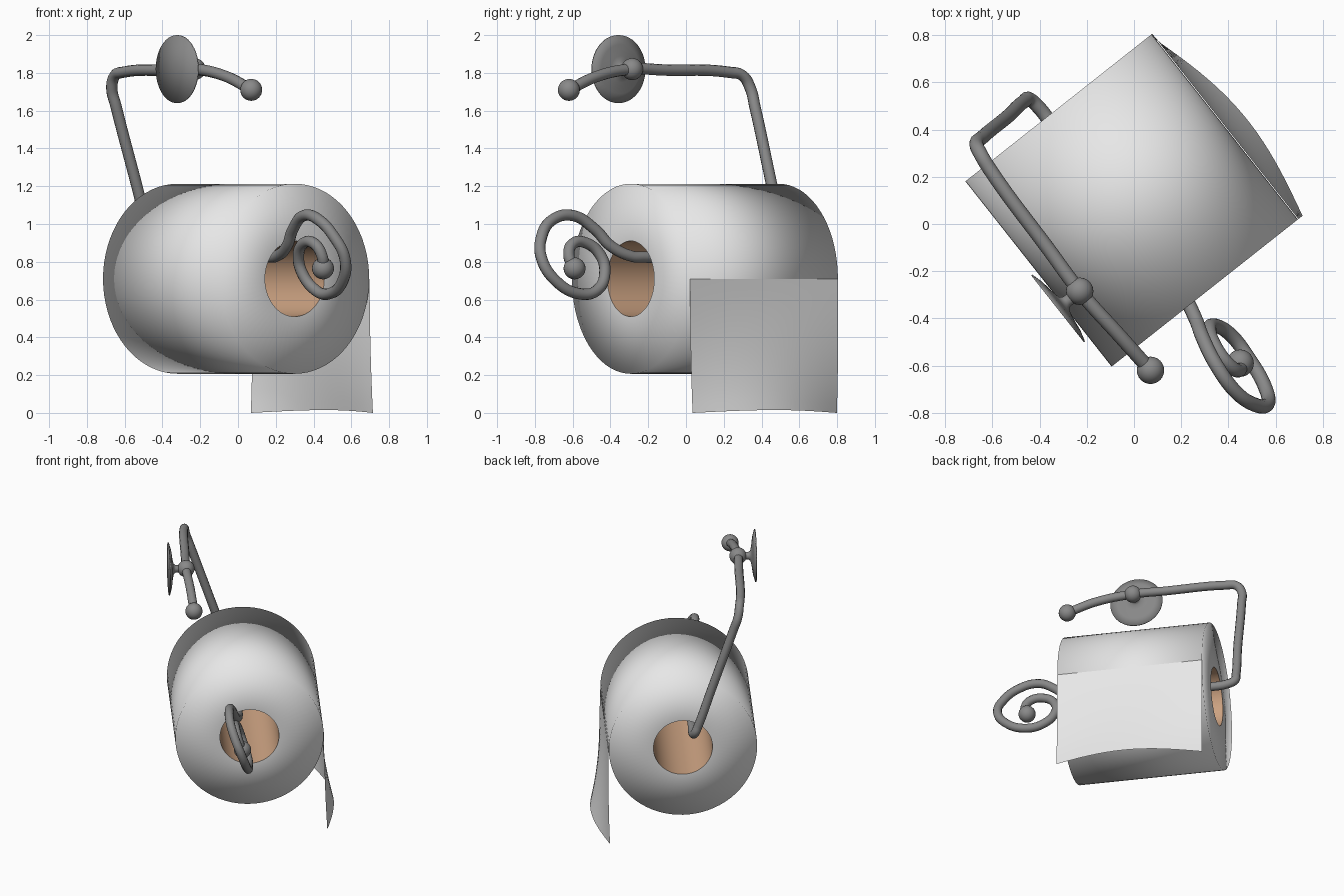
import bpy, bmesh, math
from mathutils import Vector

if "Cube" in bpy.data.objects:
    bpy.data.objects.remove(bpy.data.objects["Cube"])

# Frame of the roll: D runs along its axis, P points sideways to the hanging sheet
D = Vector((0.62, -0.785, 0)).normalized()
P = Vector((-D.y, D.x, 0))
CENTRE = Vector((-0.01, 0.10, 0.71))
R, HALF = 0.503, 0.5


def material(name, rgb):
    m = bpy.data.materials.new(name)
    m.diffuse_color = (*rgb, 1)
    m.use_nodes = True
    m.node_tree.nodes["Principled BSDF"].inputs["Base Color"].default_value = m.diffuse_color
    return m


PAPER = material("white_paper", (0.80, 0.80, 0.80))
CARD = material("brown_card", (0.60, 0.36, 0.22))
METAL = material("grey_metal", (0.25, 0.25, 0.25))


def finish(name, bm, mat):
    bmesh.ops.remove_doubles(bm, verts=bm.verts[:], dist=1e-5)
    me = bpy.data.meshes.new(name)
    bm.to_mesh(me)
    bm.free()
    for f in me.polygons:
        f.use_smooth = True
    me.materials.append(mat)
    ob = bpy.data.objects.new(name, me)
    bpy.context.collection.objects.link(ob)
    return ob


def lathe(name, profile, origin, axis, mat, n=72):
    """Spin (radius, height) points around an axis."""
    q = axis.to_track_quat('Z', 'Y')
    bm = bmesh.new()
    rings = []
    for k in range(n):
        a = 2 * math.pi * k / n
        rings.append([bm.verts.new(origin + q @ Vector((r * math.cos(a), r * math.sin(a), h)))
                      for r, h in profile])
    for k in range(n):
        a, b = rings[k], rings[(k + 1) % n]
        for i in range(len(profile) - 1):
            bm.faces.new((a[i], b[i], b[i + 1], a[i + 1]))
    return finish(name, bm, mat)


def ball(name, pos, r=0.058):
    bm = bmesh.new()
    bmesh.ops.create_uvsphere(bm, u_segments=24, v_segments=16, radius=r)
    bmesh.ops.translate(bm, verts=bm.verts[:], vec=pos)
    return finish(name, bm, METAL)


def rod(name, pts, r=0.03):
    cu = bpy.data.curves.new(name, 'CURVE')
    cu.dimensions = '3D'
    cu.bevel_depth, cu.bevel_resolution, cu.resolution_u = r, 4, 8
    cu.use_fill_caps = True
    sp = cu.splines.new('BEZIER')
    sp.bezier_points.add(len(pts) - 1)
    for bp, p in zip(sp.bezier_points, pts):
        bp.co = p
        bp.handle_left_type = bp.handle_right_type = 'AUTO'
    cu.materials.append(METAL)
    ob = bpy.data.objects.new(name, cu)
    bpy.context.collection.objects.link(ob)
    bpy.ops.object.select_all(action='DESELECT')
    ob.select_set(True)
    bpy.context.view_layer.objects.active = ob
    bpy.ops.object.convert(target='MESH')


# Paper roll, softly shaded over its rims, and the card core inside it
lathe("paper_roll", [(0.2, -HALF), (R, -HALF), (R, HALF), (0.2, HALF)], CENTRE, D, PAPER)
lathe("card_core", [(0.2, HALF), (0.2, -HALF)], CENTRE, D, CARD)

# Loose sheet hanging from the side, bulging outward at the bottom
bm = bmesh.new()
NU, NV = 20, 14
grid = []
for j in range(NV + 1):
    t = j / NV
    row = []
    for i in range(NU + 1):
        u = i / NU
        bulge = math.sin(math.pi * u)
        out = R + 0.003 + t * t * (0.085 * bulge + 0.022 * u - 0.012 * (1 - u) * t)
        z = CENTRE.z * (1 - t) + 0.015 * bulge * t
        pos = CENTRE + P * out + D * (2 * u - 1) * HALF
        row.append(bm.verts.new((pos.x, pos.y, z)))
    grid.append(row)
for j in range(NV):
    for i in range(NU):
        bm.faces.new((grid[j][i], grid[j][i + 1], grid[j + 1][i + 1], grid[j + 1][i]))
bmesh.ops.recalc_face_normals(bm, faces=bm.faces[:])
bm.faces.ensure_lookup_table()
if bm.faces[0].normal.dot(P) < 0:
    bmesh.ops.reverse_faces(bm, faces=bm.faces[:])
finish("hanging_sheet", bm, PAPER)

# Holder: arm from the end ball, down beside the roll, through the core, into a scroll
ARM_END = (0.07, -0.62, 1.71)
JOINT = (-0.23, -0.285, 1.82)
SCROLL_END = (0.45, -0.59, 0.765)
rod("holder_rod", [
    ARM_END, (-0.06, -0.475, 1.78), JOINT, (-0.36, -0.11, 1.815), (-0.61, 0.23, 1.803),
    (-0.652, 0.30, 1.785), (-0.668, 0.34, 1.72), (-0.645, 0.365, 1.62),
    (-0.53, 0.46, 1.18), (-0.465, 0.52, 0.92), (-0.445, 0.53, 0.865), (-0.40, 0.49, 0.835),
    (-0.34, 0.41, 0.83), (0.16, -0.225, 0.825), (0.205, -0.29, 0.83), (0.26, -0.40, 0.885),
    (0.29, -0.48, 0.97), (0.35, -0.60, 1.045), (0.43, -0.71, 1.02), (0.51, -0.765, 0.93),
    (0.565, -0.765, 0.82), (0.555, -0.69, 0.70), (0.48, -0.56, 0.63), (0.41, -0.47, 0.65),
    (0.34, -0.43, 0.74), (0.32, -0.45, 0.83), (0.35, -0.53, 0.90), (0.405, -0.60, 0.895),
    (0.445, -0.62, 0.83), SCROLL_END])
for name, pos in (("arm_end_ball", ARM_END), ("joint_ball", JOINT), ("scroll_end_ball", SCROLL_END)):
    ball(name, pos)

# Wall plate with a short stem reaching the joint ball
lathe("wall_plate", [(0, 0), (0.18, 0), (0.18, 0.006), (0.13, 0.02), (0.07, 0.028),
                     (0.035, 0.036), (0.025, 0.05), (0.025, 0.12), (0, 0.12)],
      Vector(JOINT) - P * 0.12, P, METAL, 48)
